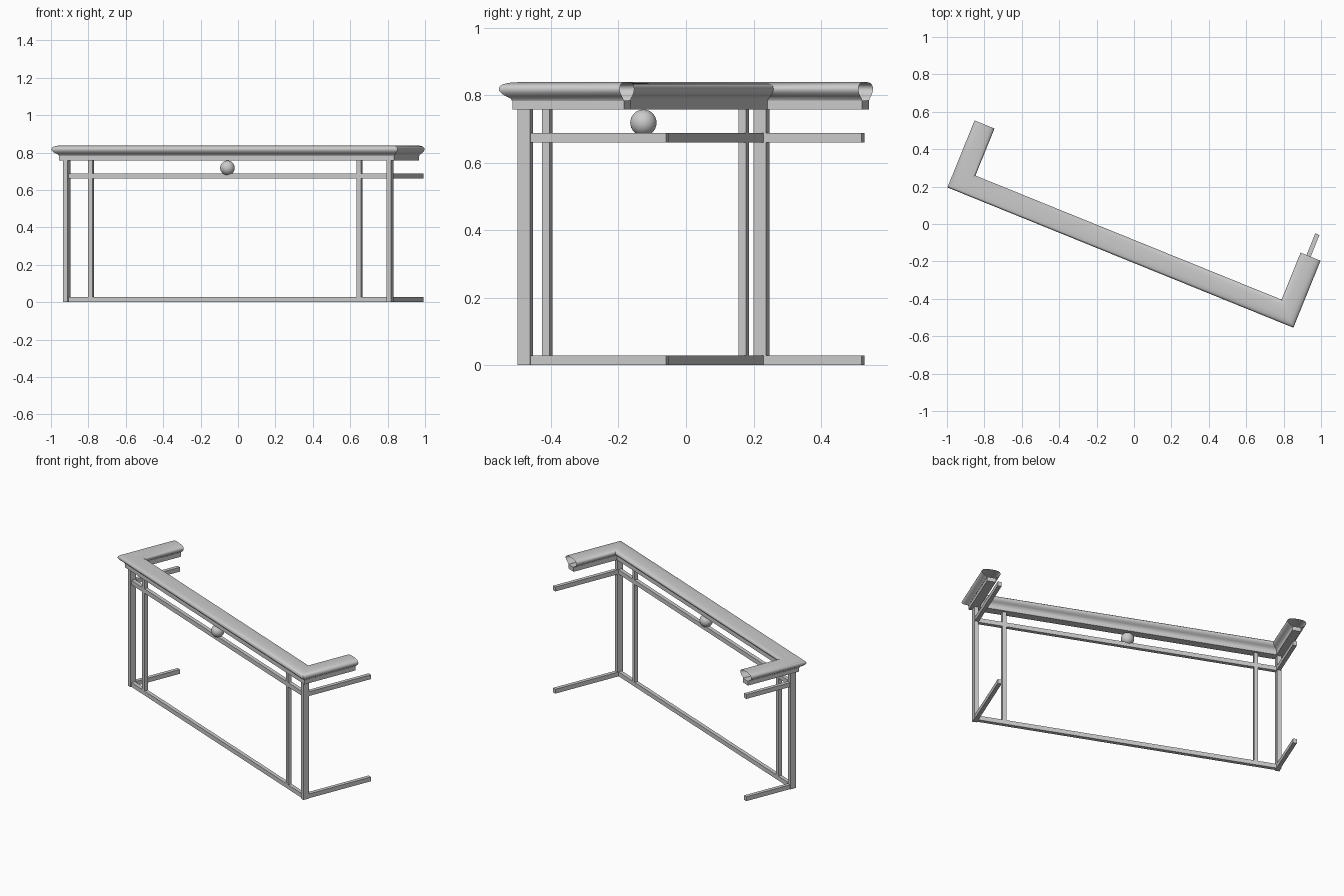
import bpy, bmesh, math
from mathutils import Matrix

if "Cube" in bpy.data.objects:
    bpy.data.objects.remove(bpy.data.objects["Cube"])

# Everything is laid out in a local frame, then turned and shifted into place
PLACE = Matrix.Translation((-0.0725, -0.179, 0)) @ Matrix.Rotation(math.radians(-22.07), 4, 'Z')
W, V = 0.939, 0.057          # half length and depth of the rail centre line


def finish(name, bm, smooth=False):
    bmesh.ops.recalc_face_normals(bm, faces=bm.faces)
    bm.transform(PLACE)
    mesh = bpy.data.meshes.new(name)
    bm.to_mesh(mesh)
    bm.free()
    ob = bpy.data.objects.new(name, mesh)
    bpy.context.collection.objects.link(ob)
    if smooth:
        bpy.ops.object.select_all(action='DESELECT')
        ob.select_set(True)
        bpy.context.view_layer.objects.active = ob
        bpy.ops.object.shade_smooth_by_angle(angle=math.radians(40))


def sweep(name, profile, w, left_end, right_end, closed=True, smooth=False):
    """Mitred U-shaped sweep; profile points are (outward offset, z)."""
    bm = bmesh.new()
    rings = []
    for k in range(4):
        ring = []
        for o, z in profile:
            x = (w + o) * (-1 if k < 2 else 1)
            y = (left_end, V - o, V - o, right_end)[k]
            ring.append(bm.verts.new((x, y, z)))
        rings.append(ring)
    n = len(profile)
    for a, b in zip(rings, rings[1:]):
        for i in range(n if closed else n - 1):
            j = (i + 1) % n
            bm.faces.new((a[i], a[j], b[j], b[i]))
    if closed:
        bm.faces.new(rings[0])
        bm.faces.new(rings[-1])
    finish(name, bm, smooth)


def rect(half, z0, z1):
    return [(-half, z0), (half, z0), (half, z1), (-half, z1)]


def post(name, x, sx, sy, top=0.757):
    bm = bmesh.new()
    bmesh.ops.create_cube(bm, size=1, matrix=Matrix.Translation((x, V, top / 2))
                          @ Matrix.Diagonal((sx, sy, top, 1)))
    finish(name, bm)


# Hollow rounded handrail, open at both ends
half = [(0.027, 0.782), (0.030, 0.789), (0.041, 0.796), (0.051, 0.804), (0.0565, 0.812),
        (0.0575, 0.819), (0.055, 0.826), (0.048, 0.832), (0.036, 0.836), (0.015, 0.838)]
sweep("handrail", half + [(-o, z) for o, z in reversed(half)], W + 0.0015, 0.386, 0.386,
      closed=False, smooth=True)

# Narrow strip below the handrail
sweep("handrail_base", rect(0.0265, 0.757, 0.784), W, 0.386, 0.386)

# Middle and bottom rails, longer on the right return
sweep("middle_rail", rect(0.012, 0.660, 0.688), 0.929, 0.382, 0.511)
sweep("bottom_rail", rect(0.012, 0.0, 0.028), 0.929, 0.382, 0.511)

# Uprights
for side, s in (("left", -1), ("right", 1)):
    post(side + "_corner_post", s * 0.932, 0.026, 0.040)
post("left_inner_post", -0.792, 0.024, 0.024)
post("right_inner_post", 0.757, 0.024, 0.024)

# Ball between middle rail and handrail
bm = bmesh.new()
bmesh.ops.create_uvsphere(bm, u_segments=32, v_segments=16, radius=0.039,
                          matrix=Matrix.Translation((-0.005, V - 0.002, 0.718)))
finish("ball_ornament", bm, smooth=True)
